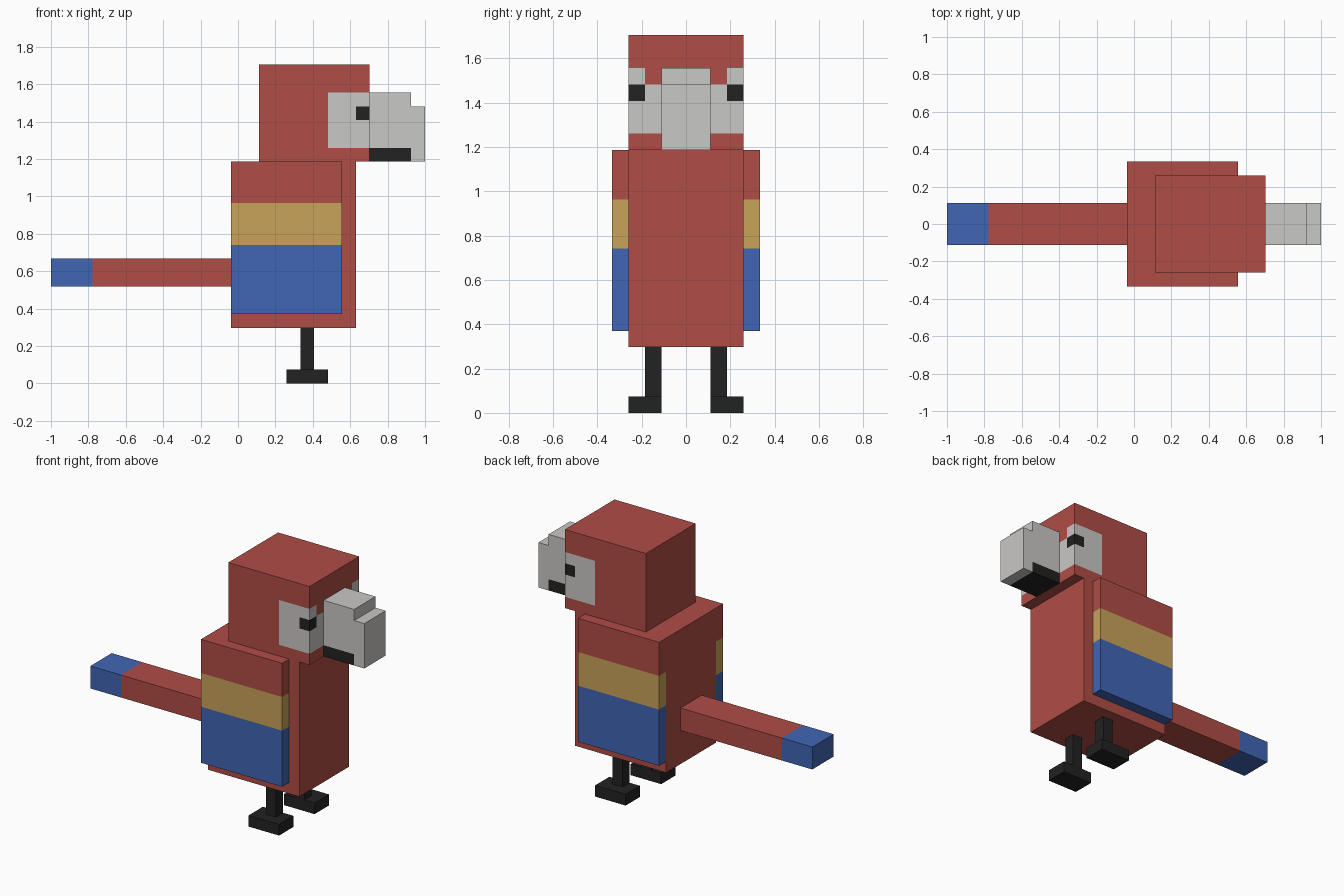
import bpy
import bmesh
from mathutils import Vector

cube = bpy.data.objects.get("Cube")
if cube:
    bpy.data.objects.remove(cube, do_unlink=True)

U = 2 / 27  # size of one block; all part sizes below are in blocks


def make_material(name, r, g, b):
    mat = bpy.data.materials.new(name)
    mat.use_nodes = True
    mat.diffuse_color = (r, g, b, 1)
    mat.node_tree.nodes["Principled BSDF"].inputs["Base Color"].default_value = (r, g, b, 1)
    return mat


RED, GOLD, BLUE, GREY, BLACK = range(5)
MATERIALS = [
    make_material("red feathers", 0.434, 0.075, 0.061),
    make_material("gold feathers", 0.578, 0.366, 0.102),
    make_material("blue feathers", 0.053, 0.130, 0.456),
    make_material("pale grey", 0.584, 0.578, 0.565),
    make_material("black", 0.016, 0.016, 0.016),
]


def block(name, x, y, z, colour, cuts=((), (), ())):
    """Box spanning x, y, z; cuts (per axis) split its faces; colour is an index or a rule."""
    bm = bmesh.new()
    bmesh.ops.create_cube(bm, size=1)
    for v in bm.verts:
        v.co = [(a + b) / 2 + c * (b - a) for c, (a, b) in zip(v.co, (x, y, z))]
    for axis, places in enumerate(cuts):
        normal = Vector((0, 0, 0))
        normal[axis] = 1
        for p in places:
            bmesh.ops.bisect_plane(bm, geom=bm.verts[:] + bm.edges[:] + bm.faces[:],
                                   plane_co=normal * p, plane_no=normal)
    bm.normal_update()
    for f in bm.faces:
        f.material_index = colour(f.calc_center_median(), f.normal) if callable(colour) else colour
    bmesh.ops.scale(bm, vec=(U, U, U), verts=bm.verts)
    mesh = bpy.data.meshes.new(name)
    bm.to_mesh(mesh)
    bm.free()
    for mat in MATERIALS:
        mesh.materials.append(mat)
    obj = bpy.data.objects.new(name, mesh)
    bpy.context.collection.objects.link(obj)


def head_colour(c, n):
    # Pale cheeks wrap from the sides onto the face, with an eye on each corner
    on_side, on_face = abs(n.y) > 0.5, n.x > 0.5
    if not (on_side or on_face) or not 17 < c.z < 21:
        return RED
    corner = c.x > 8.5 if on_side else abs(c.y) > 2.5
    if corner and 19 < c.z < 20:
        return BLACK
    if on_side:
        return GREY if c.x > 6.5 else RED
    return GREY if corner or c.z < 20 else RED


def wing_colour(c, n):
    return RED if c.z > 13 else GOLD if c.z > 10 else BLUE


def tail_colour(c, n):
    return BLUE if c.x < -10.5 else RED


# Body, head and tail
block("body", (-0.5, 8.5), (-3.5, 3.5), (4, 16), RED)
block("head", (1.5, 9.5), (-3.5, 3.5), (16, 23), head_colour,
      cuts=((6.5, 8.5), (-2.5, 2.5), (17, 19, 20, 21)))
block("tail", (-13.5, -0.5), (-1.5, 1.5), (7, 9), tail_colour, cuts=((-10.5,), (), ()))

# Beak
block("upper_beak", (9.5, 12.5), (-1.5, 1.5), (17, 21), GREY)
block("lower_beak", (9.5, 12.5), (-1.5, 1.5), (16, 17), BLACK)
block("beak_tip", (12.5, 13.5), (-1.5, 1.5), (16, 20), GREY)

# Paired wings, legs and feet
for side, s in (("back", 1), ("front", -1)):
    def span(a, b):
        return tuple(sorted((a * s, b * s)))
    block(side + "_wing", (-0.5, 7.5), span(3.5, 4.5), (5, 16), wing_colour,
          cuts=((), (), (10, 13)))
    block(side + "_leg", (4.5, 5.5), span(1.5, 2.5), (1, 4), BLACK)
    block(side + "_foot", (3.5, 6.5), span(1.5, 3.5), (0, 1), BLACK)
